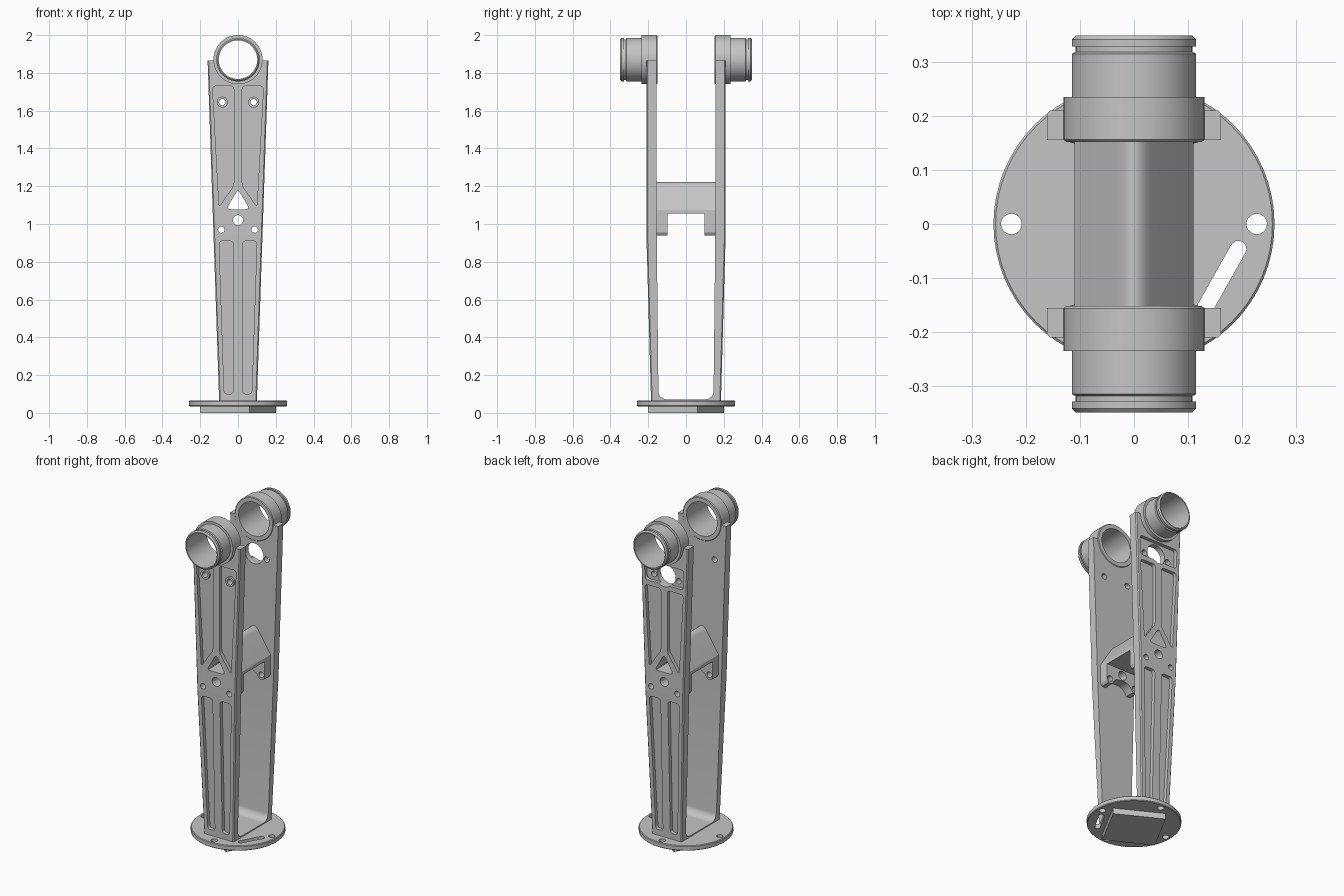
import bpy, bmesh, math
from mathutils import Vector, Matrix

cube = bpy.data.objects.get("Cube")
if cube:
    bpy.data.objects.remove(cube, do_unlink=True)

grey = bpy.data.materials.new("machined grey")
grey.use_nodes = True
colour = (0.56, 0.56, 0.56, 1)
grey.diffuse_color = colour
grey.node_tree.nodes["Principled BSDF"].inputs["Base Color"].default_value = colour

BORE_Z = 1.87
parts = []


def finish(name, bm):
    bmesh.ops.recalc_face_normals(bm, faces=bm.faces)
    mesh = bpy.data.meshes.new(name)
    bm.to_mesh(mesh)
    bm.free()
    mesh.materials.append(grey)
    obj = bpy.data.objects.new(name, mesh)
    bpy.context.collection.objects.link(obj)
    return obj


def prism(name, pts, axis, low, high):
    """Extrude a 2D outline along an axis; low and high may depend on the second coordinate."""
    place = {"x": lambda p, d: (d, p[0], p[1]),
             "y": lambda p, d: (p[0], d, p[1]),
             "z": lambda p, d: (p[0], p[1], d)}[axis]
    at = lambda d, p: d(p[1]) if callable(d) else d
    bm = bmesh.new()
    rings = [[bm.verts.new(place(p, at(d, p))) for p in pts] for d in (low, high)]
    bm.faces.new(rings[0])
    bm.faces.new(rings[1])
    for i in range(len(pts)):
        j = (i + 1) % len(pts)
        bm.faces.new((rings[0][i], rings[0][j], rings[1][j], rings[1][i]))
    return finish(name, bm)


def rounded(pts, r, steps=5):
    """Replace each corner of an outline by a small curve."""
    out = []
    for i, p in enumerate(pts):
        p = Vector(p)
        a, b = Vector(pts[i - 1]) - p, Vector(pts[(i + 1) % len(pts)]) - p
        a = p + a.normalized() * min(r, a.length * 0.45)
        b = p + b.normalized() * min(r, b.length * 0.45)
        for k in range(steps + 1):
            t = k / steps
            out.append(a * (1 - t) ** 2 + p * 2 * t * (1 - t) + b * t * t)
    return out


def circle(cx, cy, r, n=32):
    return [(cx + r * math.cos(k * math.tau / n), cy + r * math.sin(k * math.tau / n))
            for k in range(n)]


def mirrored(half):
    return half + [(-x, z) for x, z in reversed(half) if x]


def cut(obj, cutters):
    """Subtract the cutters one by one, skipping any that would consume the part."""
    for c in cutters:
        c.hide_render = True
        mod = obj.modifiers.new("cut", "BOOLEAN")
        mod.operation, mod.solver, mod.object = "DIFFERENCE", "EXACT", c
        graph = bpy.context.evaluated_depsgraph_get()
        mesh = bpy.data.meshes.new_from_object(obj.evaluated_get(graph))
        obj.modifiers.clear()
        if len(mesh.polygons) > 5:
            obj.data = mesh
        bpy.data.objects.remove(c, do_unlink=True)


def drill(x, z, r, low=-0.5, high=0.5):
    return prism("drill", circle(x, z, r), "y", low, high)


def outer_y(z):
    return 0.185 + 0.025 * min(z - 0.065, 0.885) / 0.885


def pocket(pts, side, sign, depth=0.022):
    pts = [(p[0] * side, p[1]) for p in rounded(pts, 0.02)]
    return prism("pocket", pts, "y", lambda z: sign * (outer_y(z) - depth), sign * 0.3)


def triangle():
    return prism("triangle", rounded([(-0.062, 1.078), (0.062, 1.078), (0, 1.185)], 0.024),
                 "y", -0.5, 0.5)


def mid_holes():
    return [drill(0, 1.02, 0.027), drill(0.088, 0.97, 0.017), drill(-0.088, 0.97, 0.017)]


# Round base flange with chamfered rims, bolt holes and an angled slot
base = prism("base_flange", circle(0, 0, 0.26, 64), "z", 0.035, 0.065)
bm = bmesh.new()
bm.from_mesh(base.data)
rims = [e for e in bm.edges if abs(e.verts[0].co.z - e.verts[1].co.z) < 0.001]
bmesh.ops.bevel(bm, geom=rims, offset=0.004, segments=1, affect="EDGES")
bm.to_mesh(base.data)
bm.free()
holes = [prism("bolt_hole", circle(x, y, 0.019), "z", -0.1, 0.3)
         for x, y in ((0.227, 0), (-0.227, 0), (0, 0.227), (0, -0.227))]
start, end = Vector((0.13, -0.158)), Vector((0.193, -0.046))
angle = math.atan2(end.y - start.y, end.x - start.x)
slot = []
for centre, turn in ((end, -math.pi / 2), (start, math.pi / 2)):
    for k in range(9):
        t = angle + turn + k * math.pi / 8
        slot.append(centre + 0.015 * Vector((math.cos(t), math.sin(t))))
cut(base, holes + [prism("slot", slot, "z", -0.1, 0.3)])

# Turned square key under the flange
corners = [Vector((0.06, -0.2)), Vector((0.2, 0.06))]
key = prism("base_key", corners + [-c for c in corners], "z", 0, 0.037)

# Two tapered arms, filleted into a thin foot
fillet = [(0.146 - 0.042 * (1 - math.cos(a)), 0.114 - 0.042 * math.sin(a))
          for a in (k * math.pi / 12 for k in range(7))]
side_outline = [(0.104, 0.06), (0.185, 0.06), (0.21, 0.95), (0.21, 1.866),
                (0.155, 1.866), (0.155, 0.95)] + fillet
lower = [(0.025, 0.1), (0.073, 0.1), (0.1, 0.91), (0.025, 0.91)]
for sign, label in ((-1, "front"), (1, "back")):
    arm = prism(label + "_arm", [(sign * y, z) for y, z in side_outline], "x", -1, 1)
    bm = bmesh.new()
    bm.from_mesh(arm.data)
    for v in bm.verts:
        v.co.x *= 0.1 + 0.061 * (v.co.z - 0.065) / 1.8
    outer = [e for e in bm.edges if all(abs(v.co.y) > 0.18 for v in e.verts)
             and abs(e.verts[0].co.z - e.verts[1].co.z) > 0.1]
    bmesh.ops.bevel(bm, geom=outer, offset=0.006, segments=1, affect="EDGES")
    bm.to_mesh(arm.data)
    bm.free()

    top = 1.73 if sign < 0 else 1.58
    upper = [(0.022, 1.205), (0.1, 1.09), (0.108 + 0.044 * (top - 1.12), top), (0.022, top)]
    cutters = [triangle(), drill(0, BORE_Z, 0.112)] + mid_holes()
    for side in (-1, 1):
        cutters += [pocket(lower, side, sign), pocket(upper, side, sign),
                    drill(side * 0.083, 1.645, 0.017)]
    if sign > 0:
        # Recessed shelf with a wide window, on the back arm only
        shelf = [(-0.128, 1.61), (0.128, 1.61), (0.132, 1.73), (-0.132, 1.73)]
        cutters += [pocket(shelf, 1, 1), drill(0, 1.66, 0.062)]
    cut(arm, cutters)

# Thin floor joining the arms
floor = prism("fork_floor", [(-0.1, -0.106), (0.1, -0.106), (0.1, 0.106), (-0.1, 0.106)],
              "z", 0.06, 0.072)

# Raised bosses around the upper screw holes of the front arm
for side, label in ((1, "left"), (-1, "right")):
    boss = prism(label + "_screw_boss", circle(side * 0.083, 1.645, 0.029), "y", -0.2, -0.186)
    cut(boss, [drill(side * 0.083, 1.645, 0.017)])

# Cross brace: pitched roof with a rounded ridge and a tunnel, on drilled lugs
ridge = [(0.03 * t, 1.222 - 0.022 * t * t) for t in (0, 0.25, 0.5, 0.75, 1)]
brace = prism("cross_brace", mirrored(ridge + [(0.11, 1.075), (0.11, 1.055)]),
              "y", -0.156, 0.156)
cut(brace, [triangle()])
lug_outline = mirrored([(0.11, 1.06), (0.11, 0.955), (0.1, 0.94), (0.075, 0.94),
                        (0.062, 0.96), (0.045, 0.978), (0.02, 0.986)])
for sign, label in ((-1, "front"), (1, "back")):
    ends = sorted((sign * 0.098, sign * 0.156))
    cut(prism(label + "_brace_lug", lug_outline, "y", *ends), mid_holes())

# Bearing collars with grooved sleeves, turned around the cross axis
profile = [(0.102, 0.152), (0.126, 0.152), (0.13, 0.156), (0.13, 0.235), (0.115, 0.235),
           (0.115, 0.315), (0.108, 0.318), (0.108, 0.328), (0.115, 0.328), (0.115, 0.341),
           (0.108, 0.349), (0.102, 0.349)]
for sign, label in ((-1, "front"), (1, "back")):
    bm = bmesh.new()
    verts = [bm.verts.new((r, sign * y, 0)) for r, y in profile]
    edges = [bm.edges.new((verts[i - 1], verts[i])) for i in range(len(verts))]
    bmesh.ops.spin(bm, geom=verts + edges, cent=(0, 0, 0), axis=(0, 1, 0),
                   angle=math.tau, steps=64)
    bmesh.ops.remove_doubles(bm, verts=bm.verts, dist=0.0005)
    bmesh.ops.transform(bm, matrix=Matrix.Translation((0, 0, BORE_Z)), verts=bm.verts)
    finish(label + "_bearing_sleeve", bm)

# Smooth the round surfaces and keep the machined edges crisp
for obj in bpy.context.collection.objects:
    if obj.type == "MESH" and grey in obj.data.materials[:]:
        bpy.ops.object.select_all(action="DESELECT")
        obj.select_set(True)
        bpy.context.view_layer.objects.active = obj
        bpy.ops.object.shade_smooth_by_angle(angle=math.radians(30))
